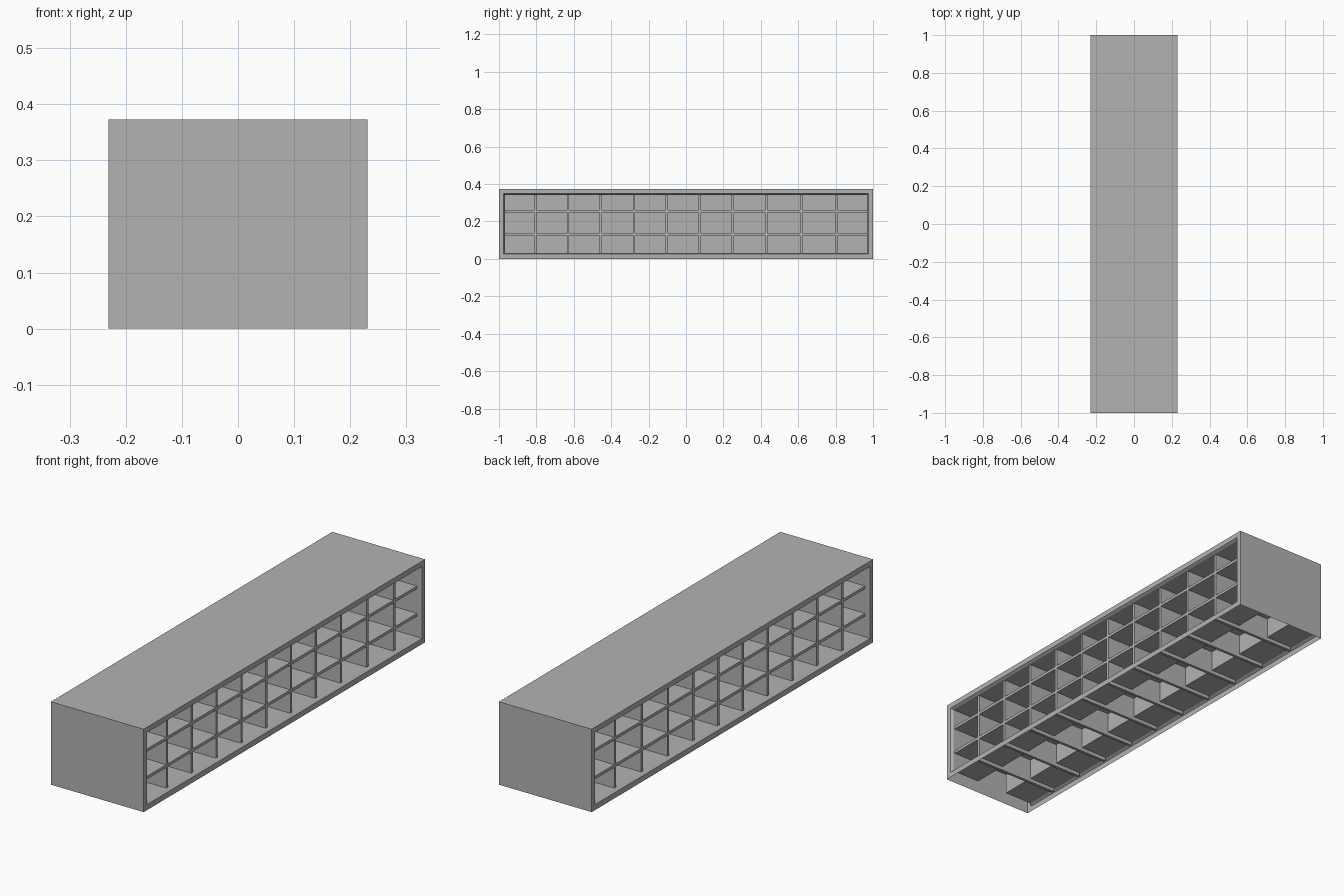
import bpy, bmesh

if "Cube" in bpy.data.objects:
    bpy.data.objects.remove(bpy.data.objects["Cube"])

HX, HY, H = 0.231, 1.0, 0.373       # outer half width, half length, height
RY, R0, R1 = 0.976, 0.025, 0.349    # opening limits at the face frame
IY, Z0, Z1 = 0.968, 0.032, 0.342    # bay limits behind the small chamfer
BACK = 0.08                         # x of the compartment back panels
CHAMFER = 0.012
RECESS = 0.018                      # dividers sit slightly behind the frame

grey = bpy.data.materials.new("mid_grey")
grey.diffuse_color = (0.45, 0.45, 0.45, 1)
grey.use_nodes = True
grey.node_tree.nodes["Principled BSDF"].inputs["Base Color"].default_value = grey.diffuse_color


def quads(name, faces):
    """Object made of flat rectangles, each given by four corners."""
    bm = bmesh.new()
    for f in faces:
        bm.faces.new([bm.verts.new(c) for c in f])
    bmesh.ops.remove_doubles(bm, verts=bm.verts, dist=1e-5)
    bmesh.ops.recalc_face_normals(bm, faces=bm.faces)
    me = bpy.data.meshes.new(name)
    bm.to_mesh(me)
    bm.free()
    me.materials.append(grey)
    ob = bpy.data.objects.new(name, me)
    bpy.context.collection.objects.link(ob)
    return ob


def box(name, lo, hi):
    bpy.ops.mesh.primitive_cube_add(size=1, location=[(a + b) / 2 for a, b in zip(lo, hi)])
    ob = bpy.context.object
    ob.name = name
    ob.scale = [b - a for a, b in zip(lo, hi)]
    ob.data.materials.append(grey)
    return ob


def ring(x, y, z0, z1):
    """Corners of an upright rectangle at depth x."""
    return [(x, -y, z0), (x, y, z0), (x, y, z1), (x, -y, z1)]


def bridge(a, b):
    return [[a[i], a[(i + 1) % 4], b[(i + 1) % 4], b[i]] for i in range(4)]


# Outer cabinet shell, open underneath, with a hollow bay on each long side
shell = [[(-HX, -HY, H), (HX, -HY, H), (HX, HY, H), (-HX, HY, H)]]
shell += [[(-HX, y, 0), (HX, y, 0), (HX, y, H), (-HX, y, H)] for y in (-HY, HY)]
for s in (-1, 1):
    # face frame, chamfered lip, bay lining and back panel
    rings = [ring(s * HX, HY, 0, H), ring(s * HX, RY, R0, R1),
             ring(s * (HX - CHAMFER), IY, Z0, Z1), ring(s * BACK, IY, Z0, Z1)]
    for a, b in zip(rings, rings[1:]):
        shell += bridge(a, b)
    shell.append(rings[-1])
quads("cabinet_shell", shell)

# Upright dividers
T = 0.0065
D = HX - RECESS
for i, y in enumerate((-0.807, -0.631, -0.455, -0.278, -0.102,
                       0.074, 0.250, 0.430, 0.617, 0.807)):
    box(f"divider_{i + 1}", (-D, y - T, 0.015), (D, y + T, 0.355))

# Long horizontal shelves, one per side and level
for z in (0.131, 0.254):
    for side, s in (("left", -1), ("right", 1)):
        xs = sorted((s * (BACK - 0.055), s * D))
        box(f"shelf_{side}", (xs[0], -IY, z - T), (xs[1], IY, z + T))
